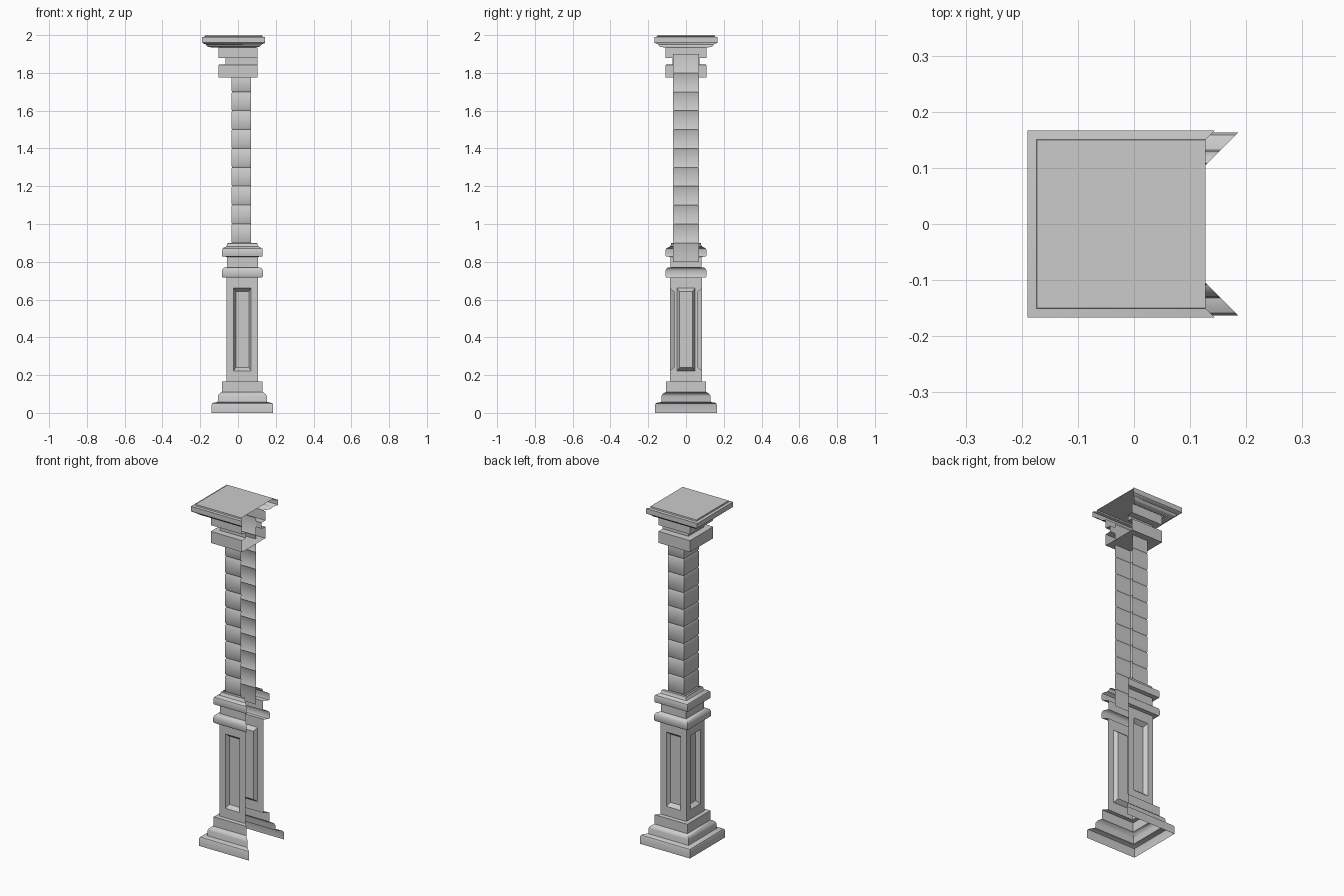
import bpy, bmesh
from mathutils import Vector

if "Cube" in bpy.data.objects:
    bpy.data.objects.remove(bpy.data.objects["Cube"])


def finish(name, bm):
    bmesh.ops.remove_doubles(bm, verts=bm.verts, dist=1e-5)
    me = bpy.data.meshes.new(name)
    bm.to_mesh(me)
    bm.free()
    ob = bpy.data.objects.new(name, me)
    bpy.context.collection.objects.link(ob)
    bpy.ops.object.select_all(action='DESELECT')
    ob.select_set(True)
    bpy.context.view_layer.objects.active = ob
    bpy.ops.object.shade_smooth_by_angle(angle=0.6)
    return ob


def sweep(name, cx, profile, right=None, top=False, bottom=False):
    """Moulding profile (half width, z) mitred round front, left and back; +x side open."""
    bm = bmesh.new()
    rows = []
    for h, z in profile:
        xr = cx + h if right is None else right
        rows.append([bm.verts.new(p) for p in
                     ((xr, -h, z), (cx - h, -h, z), (cx - h, h, z), (xr, h, z))])
    for a, b in zip(rows, rows[1:]):
        for i in range(3):
            bm.faces.new((a[i + 1], a[i], b[i], b[i + 1]))
    if top:
        bm.faces.new(rows[-1][::-1])
    if bottom:
        bm.faces.new(rows[0])
    return finish(name, bm)


CX = 0.023

# stepped base mouldings
sweep("base", CX, [(.163, 0), (.163, .043), (.159, .051), (.150, .055), (.132, .057),
                   (.130, .065), (.130, .088), (.126, .097), (.116, .106), (.107, .110),
                   (.107, .165), (.084, .167)])

# pedestal with a sunk panel on each of its three walls
bm = bmesh.new()
H = .084
rings = [(H, .165, .718, 0), (.047, .222, .660, 0), (.043, .228, .654, .008),
         (.034, .240, .642, .022)]
for n, u in ((Vector((0, -1, 0)), Vector((1, 0, 0))),
             (Vector((-1, 0, 0)), Vector((0, -1, 0))),
             (Vector((0, 1, 0)), Vector((-1, 0, 0)))):
    prev = None
    for w, z0, z1, d in rings:
        ring = [bm.verts.new(Vector((CX, 0, z)) + n * (H - d) + u * s)
                for s, z in ((-w, z0), (w, z0), (w, z1), (-w, z1))]
        if prev:
            for i in range(4):
                j = (i + 1) % 4
                bm.faces.new((prev[i], prev[j], ring[j], ring[i]))
        prev = ring
    bm.faces.new(prev)
finish("pedestal", bm)

# two rounded collars on the pedestal
sweep("pedestal_collars", CX,
      [(.084, .716), (.105, .718), (.109, .724), (.109, .750), (.105, .762), (.096, .769),
       (.082, .771), (.082, .826), (.106, .828), (.108, .833), (.108, .862), (.105, .870),
       (.096, .876), (.086, .880), (.081, .888), (.079, .898), (.070, .900)])

# shaft of stacked blocks with fine grooves
prof = [(.070, .80)]
for k in range(9, 19):
    z = k / 10
    prof += [(.070, z - .006), (.066, z), (.070, z + .006)]
prof.append((.070, 1.90))
sweep("shaft", .035, prof, right=.07)

# capital blocks and neck
sweep("capital_lower_block", .006, [(.108, 1.775), (.108, 1.843), (.072, 1.845), (.072, 1.880)],
      right=.103, bottom=True)
sweep("capital_upper_block", .006, [(.072, 1.878), (.108, 1.880), (.108, 1.935)], right=.103)

# top slab
sweep("top_slab", -.023,
      [(.110, 1.934), (.136, 1.938), (.142, 1.942), (.148, 1.951), (.163, 1.957),
       (.167, 1.961), (.167, 1.990), (.151, 1.992), (.150, 2.0)], top=True)
